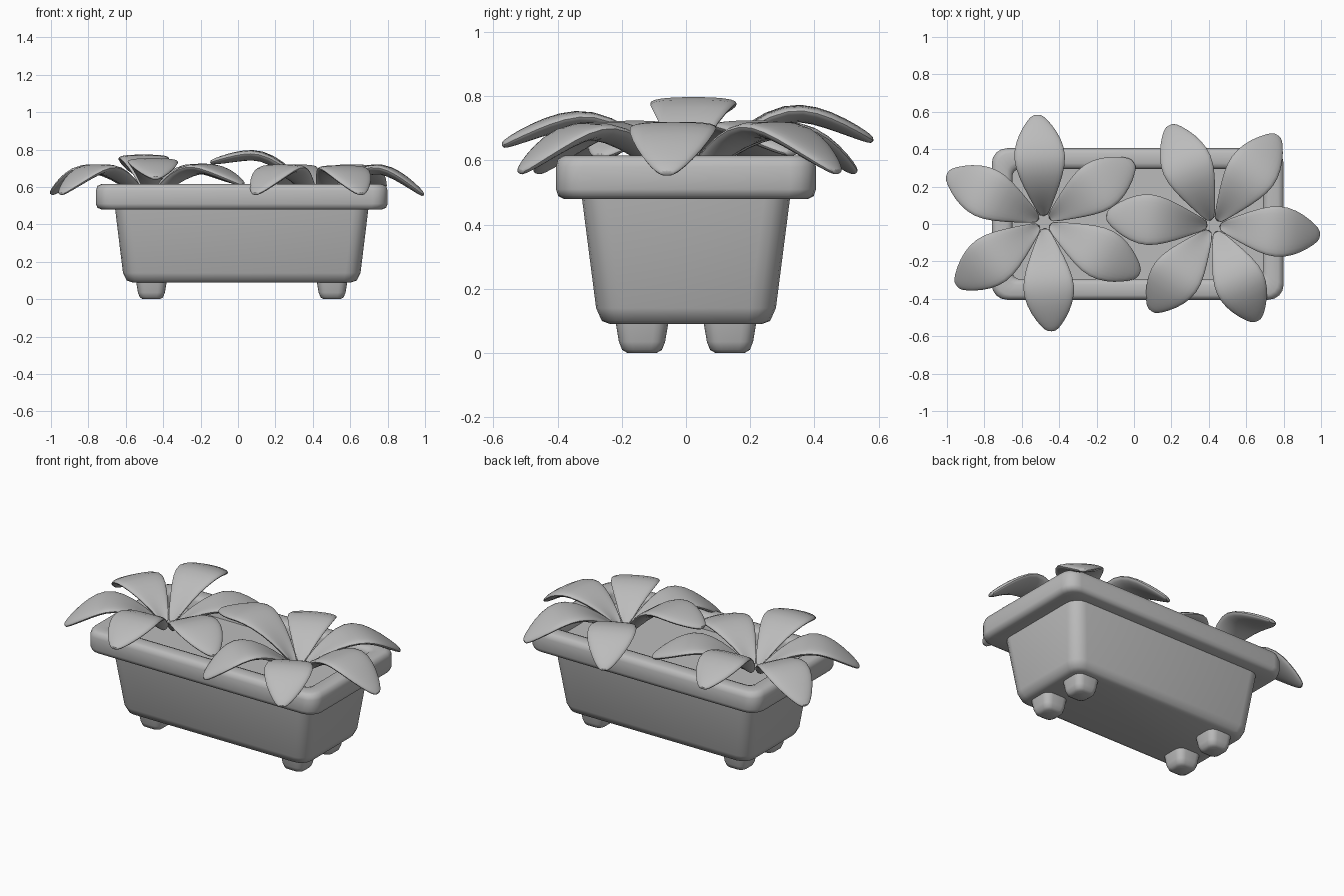
import bpy, bmesh, math
from mathutils import Vector

cube = bpy.data.objects.get("Cube")
if cube:
    bpy.data.objects.remove(cube, do_unlink=True)

grey = bpy.data.materials.new("plain grey")
grey.use_nodes = True
grey.diffuse_color = (0.5, 0.5, 0.5, 1)
grey.node_tree.nodes["Principled BSDF"].inputs["Base Color"].default_value = (0.5, 0.5, 0.5, 1)


def loft(name, rings, closed=False, subdiv=0):
    """Skin a list of equal-length point rings; cap the ends unless closed."""
    bm = bmesh.new()
    loops = [[bm.verts.new(p) for p in ring] for ring in rings]
    pairs = list(zip(loops, loops[1:]))
    if closed:
        pairs.append((loops[-1], loops[0]))
    for a, b in pairs:
        for i in range(len(a)):
            j = (i + 1) % len(a)
            bm.faces.new((a[i], a[j], b[j], b[i]))
    if not closed:
        bm.faces.new(loops[0])
        bm.faces.new(loops[-1])
    bmesh.ops.recalc_face_normals(bm, faces=bm.faces)
    mesh = bpy.data.meshes.new(name)
    bm.to_mesh(mesh)
    bm.free()
    mesh.materials.append(grey)
    obj = bpy.data.objects.new(name, mesh)
    bpy.context.collection.objects.link(obj)
    if subdiv:
        mod = obj.modifiers.new("smooth", "SUBSURF")
        mod.levels = mod.render_levels = subdiv
    bpy.ops.object.select_all(action="DESELECT")
    obj.select_set(True)
    bpy.context.view_layer.objects.active = obj
    bpy.ops.object.shade_smooth_by_angle(angle=math.radians(50))
    return obj


def rounded_rect(cx, cy, hx, hy, r, z, steps=4):
    ring = []
    for q, (sx, sy) in enumerate([(1, 1), (-1, 1), (-1, -1), (1, -1)]):
        for k in range(steps + 1):
            a = math.radians(90 * (q + k / steps))
            ring.append((cx + sx * (hx - r) + r * math.cos(a),
                         cy + sy * (hy - r) + r * math.sin(a), z))
    return ring


def stack(name, cx, cy, profile, closed=False):
    return loft(name, [rounded_rect(cx, cy, *p) for p in profile], closed)


# Planter body, rim and soil: half width, half depth, corner radius, height
CX = 0.02
stack("planter_body", CX, 0, [
    (0.585, 0.235, 0.06, 0.09), (0.615, 0.262, 0.07, 0.1),
    (0.635, 0.28, 0.08, 0.14), (0.678, 0.325, 0.08, 0.49)])
stack("planter_rim", CX, 0, [
    (0.67, 0.295, 0.04, 0.48), (0.75, 0.38, 0.07, 0.48),
    (0.772, 0.398, 0.08, 0.489), (0.78, 0.405, 0.08, 0.51),
    (0.78, 0.405, 0.08, 0.58), (0.772, 0.398, 0.08, 0.606),
    (0.75, 0.38, 0.07, 0.615), (0.70, 0.325, 0.05, 0.615),
    (0.68, 0.305, 0.04, 0.607), (0.67, 0.295, 0.04, 0.59)], closed=True)
stack("soil", CX, 0, [(0.675, 0.3, 0.04, 0.485), (0.675, 0.3, 0.04, 0.53)])

# Four tapered feet
for sx, xn in ((-1, "right"), (1, "left")):
    for sy, yn in ((-1, "front"), (1, "back")):
        stack(f"foot_{yn}_{xn}", CX + sx * 0.483, sy * 0.137, [
            (0.045, 0.045, 0.03, 0), (0.062, 0.062, 0.035, 0.01),
            (0.072, 0.072, 0.04, 0.035), (0.083, 0.083, 0.045, 0.1)])

# Petal stations: fraction along, half width, half thickness, height below peak to tip
STATIONS = [(0, 0.02, 0.012), (0.12, 0.05, 0.022), (0.3, 0.1, 0.027),
            (0.5, 0.143, 0.03), (0.66, 0.143, 0.03), (0.82, 0.108, 0.026),
            (0.95, 0.055, 0.018), (1.0, 0.022, 0.01)]


def spine_height(t, peak, tip):
    """Rise from the soil to the peak, then droop to the tip."""
    top = 0.56
    if t < top:
        return 0.55 + (peak - 0.03 - 0.55) * math.sin(t / top * math.pi / 2)
    return peak - 0.03 - (peak - 0.03 - tip) * ((t - top) / (1 - top)) ** 1.35


def petal(name, base, tip_xy, peak, tip):
    start, end = Vector(base), Vector(tip_xy)
    along = (end - start).normalized()
    start = start + along * 0.03
    side = Vector((-along.y, along.x))
    rings = []
    for t, w, h in STATIONS:
        z = spine_height(t, peak, tip)
        slope = (spine_height(min(t + 0.03, 1), peak, tip)
                 - spine_height(max(t - 0.03, 0), peak, tip)) / 0.06
        tilt = math.atan2(slope, (end - start).length)
        mid = start.lerp(end, t)
        ring = []
        for k in range(12):
            a = 2 * math.pi * k / 12
            u = math.cos(a)
            lift = h * math.sin(a) + 0.025 * (1 - t) * (u * u - 0.5)
            xy = mid + side * (u * w) - along * (lift * math.sin(tilt))
            ring.append((xy.x, xy.y, z + lift * math.cos(tilt)))
        rings.append(ring)
    return loft(name, rings, subdiv=1)


# Two flowers: centre, then each petal tip with peak and tip heights
FLOWERS = {
    "right_flower": ((-0.48, 0.01), [
        ((-0.52, 0.585), 0.79, 0.66), ((0.0, 0.33), 0.74, 0.62),
        ((0.03, -0.27), 0.74, 0.61), ((-0.44, -0.575), 0.77, 0.645),
        ((-0.95, -0.33), 0.74, 0.56), ((-1.0, 0.27), 0.74, 0.56)]),
    "left_flower": ((0.425, -0.01), [
        ((0.19, 0.53), 0.74, 0.56), ((0.77, 0.475), 0.74, 0.56),
        ((0.995, -0.06), 0.74, 0.555), ((0.66, -0.52), 0.735, 0.56),
        ((0.09, -0.465), 0.74, 0.56), ((-0.15, 0.045), 0.81, 0.73)]),
}
for flower, (centre, petals) in FLOWERS.items():
    for n, (tip_xy, peak, tip) in enumerate(petals, 1):
        petal(f"{flower}_petal_{n}", centre, tip_xy, peak, tip)
